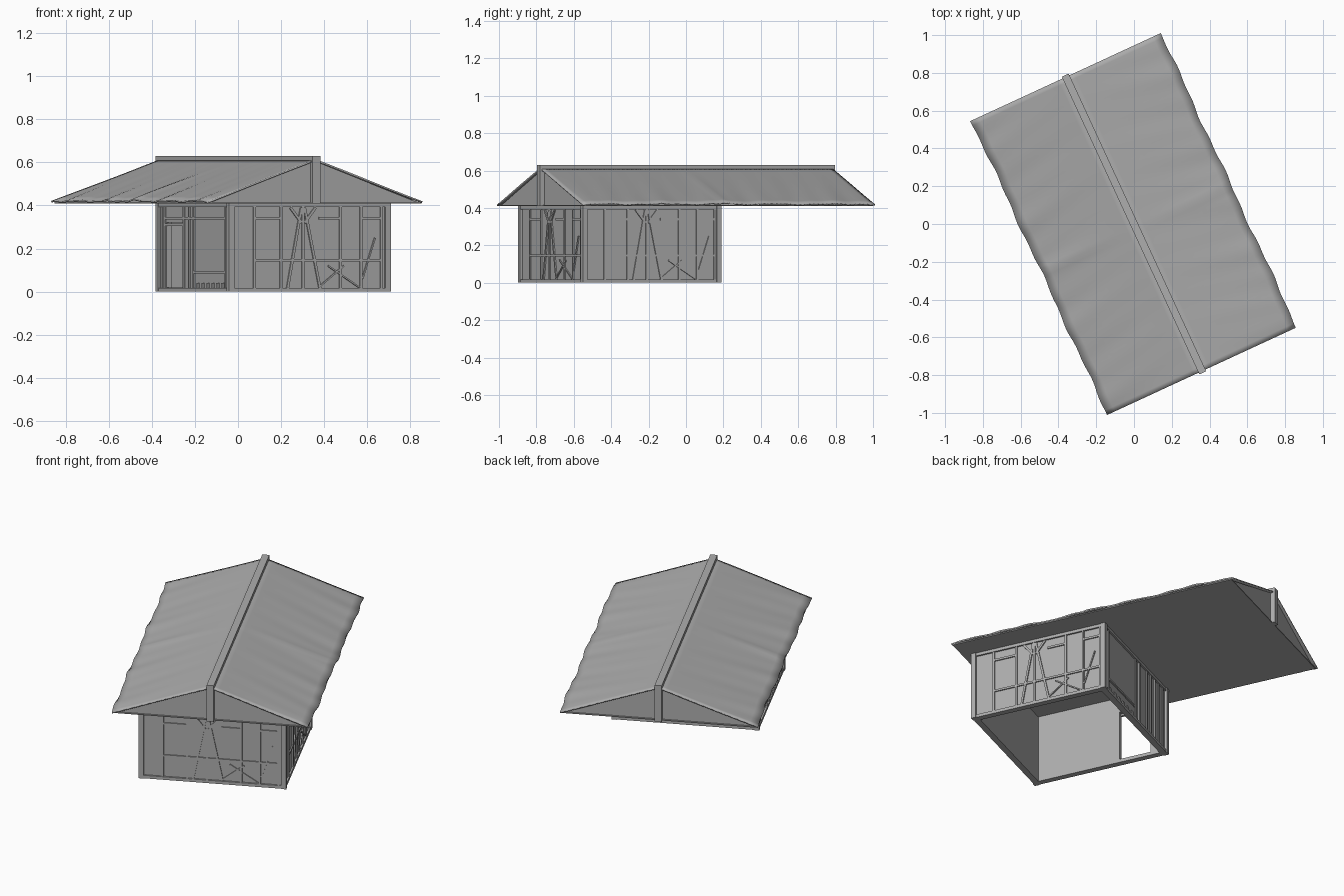
import bpy, bmesh, math
from mathutils import Matrix, Vector

if "Cube" in bpy.data.objects:
    bpy.data.objects.remove(bpy.data.objects["Cube"])

TURN = Matrix.Rotation(math.radians(24.8), 4, 'Z')
grey = bpy.data.materials.new("plain_grey")
grey.diffuse_color = (0.42, 0.42, 0.42, 1)
grey.use_nodes = True
grey.node_tree.nodes["Principled BSDF"].inputs["Base Color"].default_value = grey.diffuse_color


def finish(name, bm):
    bmesh.ops.recalc_face_normals(bm, faces=bm.faces)
    me = bpy.data.meshes.new(name)
    bm.to_mesh(me)
    bm.free()
    me.materials.append(grey)
    ob = bpy.data.objects.new(name, me)
    ob.matrix_world = TURN
    bpy.context.collection.objects.link(ob)
    return ob


def add_box(bm, lo, hi):
    lo, hi = Vector(lo), Vector(hi)
    m = Matrix.Translation((lo + hi) / 2) @ Matrix.Diagonal((*(hi - lo), 1))
    bmesh.ops.create_cube(bm, size=1, matrix=m)


def boxes(name, items):
    bm = bmesh.new()
    for lo, hi in items:
        add_box(bm, lo, hi)
    return finish(name, bm)


def battens(name, origin, along, out, bars):
    """Boards on a wall face; each bar is (s0, z0, s1, z1, width)."""
    bm = bmesh.new()
    origin, along, out = Vector(origin), Vector(along), Vector(out)
    up = Vector((0, 0, 1))
    for s0, z0, s1, z1, w in bars:
        a, b = origin + along * s0 + up * z0, origin + along * s1 + up * z1
        d = (b - a).normalized()
        side = out.cross(d)
        m = Matrix((d * (b - a).length, side * w, out * 0.014)).transposed().to_4x4()
        bmesh.ops.create_cube(bm, size=1, matrix=Matrix.Translation((a + b) / 2) @ m)
    return finish(name, bm)


W, F, B, T, H = 0.40, -0.785, 0.005, 0.025, 0.41   # half width, front, back, thickness, height

# Walls, open at the bottom
boxes("front_wall", [((-W, F, 0), (W, F + T, H))])
boxes("right_wall", [((W - T, F + T, 0), (W, B - T, H))])
boxes("back_wall", [((-W, B - T, 0), (W, B, H))])

# Left wall with doorway
d0, d1 = F + 0.52, F + 0.71
boxes("left_wall", [((-W, F + T, 0), (-W + T, d0, H)), ((-W, d1, 0), (-W + T, B - T, H)),
                    ((-W, d0, 0.32), (-W + T, d1, H)), ((-W, d0, 0), (-W + T, d1, 0.02))])

# Corner posts and base rails
posts = []
for x in (-W, W):
    for y in (F, B):
        posts.append(((x - 0.014, y - 0.014, 0), (x + 0.014, y + 0.014, H)))
boxes("corner_posts", posts)
rails = []
for z0, z1 in ((0, 0.018), (0.392, H)):
    for y in (F, B):
        rails.append(((-W, y - 0.01, z0), (W, y + 0.01, z1)))
    for x in (-W, W):
        rails.append(((x - 0.01, F, z0), (x + 0.01, B, z1)))
boxes("wall_rails", rails)

# Timber framing of the front and right walls
L = 2 * W
n = 0.012
frame = [(s * L, 0.01, s * L, 0.4, n) for s in (0.15, 0.32, 0.46, 0.70, 0.83, 0.96)]
frame += [(0.15 * L, 0.145, 0.96 * L, 0.145, n),
          (0.15 * L, 0.34, 0.32 * L, 0.34, n), (0.56 * L, 0.34, 0.70 * L, 0.34, n),
          (0.83 * L, 0.34, 0.96 * L, 0.34, n),
          (0.36 * L, 0.01, 0.45 * L, 0.39, n), (0.57 * L, 0.01, 0.47 * L, 0.39, n),
          (0.38 * L, 0.39, 0.45 * L, 0.32, n), (0.54 * L, 0.39, 0.47 * L, 0.32, n),
          (0.56 * L, 0.02, 0.72 * L, 0.12, 0.007), (0.62 * L, 0.12, 0.82 * L, 0.02, 0.007),
          (0.84 * L, 0.06, 0.92 * L, 0.25, 0.007)]
battens("front_framing", (-W, F, 0), (1, 0, 0), (0, -1, 0), frame)
battens("right_framing", (W, F, 0), (0, 1, 0), (1, 0, 0), frame)

# Window and door framing of the left and back walls
opening = [(s, 0.01, s, 0.4, n) for s in (0.05, 0.40, 0.45, 0.51, 0.72, 0.76)]
opening += [(0.05, 0.09, 0.40, 0.09, n), (0.05, 0.34, 0.72, 0.34, n), (0.51, 0.31, 0.72, 0.31, n)]
opening += [(0.08 + 0.055 * i, 0.015, 0.08 + 0.055 * i, 0.04, 0.02) for i in range(6)]
battens("left_framing", (-W, F, 0), (0, 1, 0), (-1, 0, 0), opening)
slats = [(0.55 + 0.05 * i, 0.01, 0.55 + 0.05 * i, 0.4, n) for i in range(5)]
back = [b for b in opening if b[0] < 0.5 and b[2] < 0.5] + slats
battens("back_framing", (W, B, 0), (-1, 0, 0), (0, 1, 0), back)

# Roof sheets, gently rippled, with a lapped joint across the middle
EU, EV, EZ, RZ = 0.553, 0.858, 0.424, 0.615


def sheet(name, sx):
    bm = bmesh.new()
    nu, nv = 12, 64
    grid = []
    for j in range(nv + 1):
        v = -EV + 2 * EV * j / nv
        row = []
        for i in range(nu + 1):
            t = i / nu
            ripple = 0.0022 * t * (math.sin(19 * v + 3 * t) + 0.7 * math.sin(43 * v + sx + 5 * t))
            joint = 0.007 * math.exp(-((v + 0.02) / 0.025) ** 2) * t
            edge = -0.004 * math.exp(-((abs(v) - EV) / 0.03) ** 2) * t
            u = EU * t + (0.004 * math.sin(11 * v + sx) + 0.003 * math.sin(31 * v)) * t ** 4
            row.append(bm.verts.new((sx * u, v, RZ + (EZ - RZ) * t + ripple + joint + edge)))
        grid.append(row)
    for j in range(nv):
        for i in range(nu):
            bm.faces.new((grid[j][i], grid[j][i + 1], grid[j + 1][i + 1], grid[j + 1][i]))
    ob = finish(name, bm)
    if ob.data.polygons[0].normal.z < 0:
        ob.data.flip_normals()
    mod = ob.modifiers.new("thickness", 'SOLIDIFY')
    mod.thickness, mod.offset = 0.008, -1
    bpy.context.view_layer.objects.active = ob
    ob.select_set(True)
    bpy.ops.object.shade_smooth_by_angle(angle=math.radians(30))
    ob.select_set(False)


sheet("right_roof_sheet", 1)
sheet("left_roof_sheet", -1)

# Flat ceiling under the whole roof
boxes("ceiling", [((-0.545, -0.85, 0.41), (0.545, 0.85, 0.416))])

# Gable panels, set just inside the roof ends
for name, y in (("front_gable", -0.838), ("back_gable", 0.838)):
    bm = bmesh.new()
    tri = [bm.verts.new(p) for p in ((-0.53, y - 0.005, 0.414), (0.53, y - 0.005, 0.414), (0, y - 0.005, 0.607))]
    face = bm.faces.new(tri)
    ext = bmesh.ops.extrude_face_region(bm, geom=[face])["geom"]
    bmesh.ops.translate(bm, vec=(0, 0.01, 0), verts=[g for g in ext if isinstance(g, bmesh.types.BMVert)])
    finish(name, bm)

# Ridge cap and the king posts at its ends
boxes("ridge_cap", [((-0.02, -0.868, 0.6), (0.02, 0.868, 0.63))])
boxes("king_posts", [((-0.02, -0.868, 0.41), (0.02, -0.83, 0.62)),
                     ((-0.02, 0.83, 0.41), (0.02, 0.868, 0.62))])
